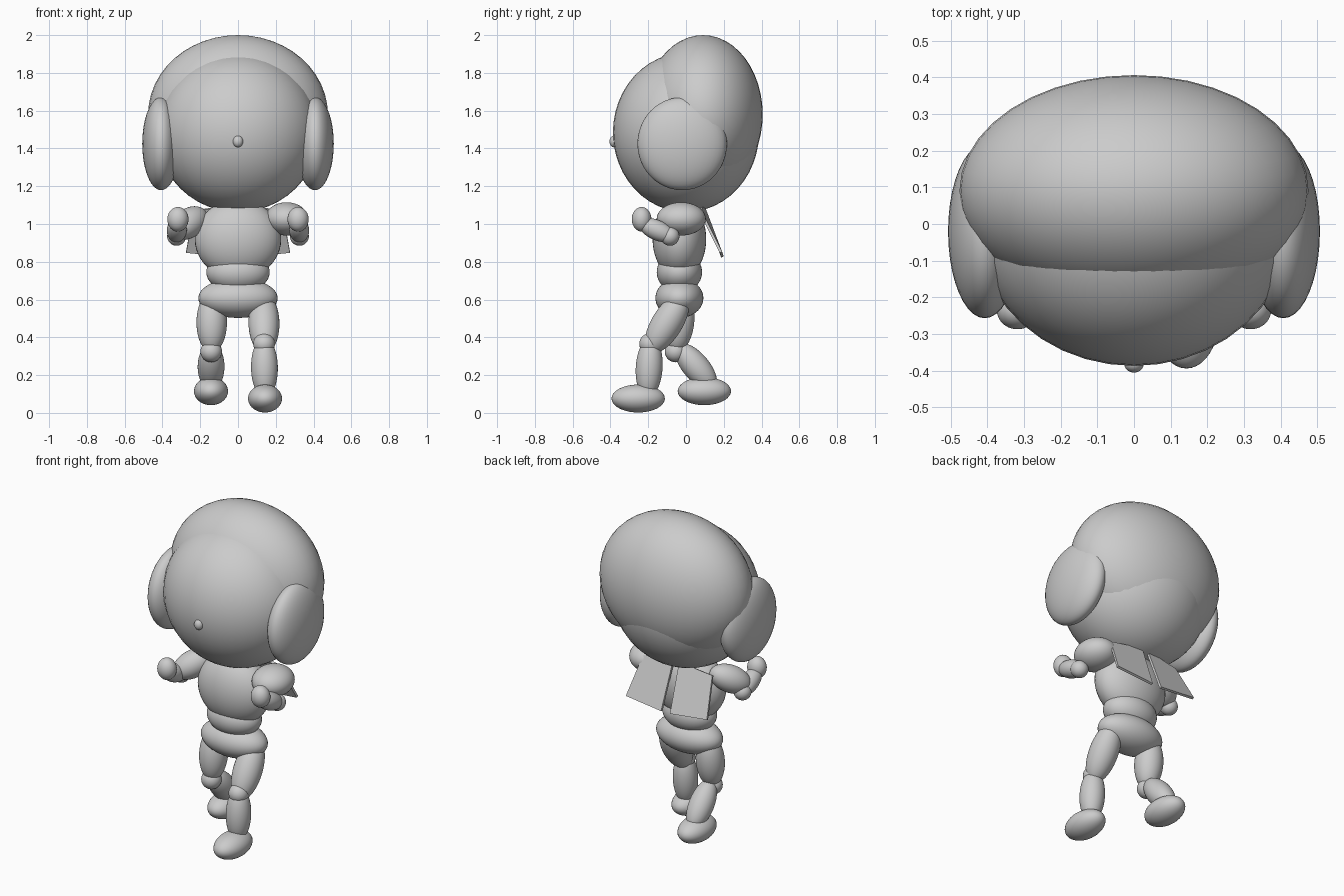
import bpy, bmesh
from mathutils import Vector, Matrix

cube = bpy.data.objects.get("Cube")
if cube:
    bpy.data.objects.remove(cube)

grey = bpy.data.materials.new("plain grey")
grey.use_nodes = True
colour = (0.6, 0.6, 0.6, 1)
grey.diffuse_color = colour
grey.node_tree.nodes["Principled BSDF"].inputs["Base Color"].default_value = colour


def finish(name, bm, smooth):
    """Turn a bmesh into a named, coloured object."""
    mesh = bpy.data.meshes.new(name)
    bmesh.ops.recalc_face_normals(bm, faces=bm.faces)
    bm.to_mesh(mesh)
    bm.free()
    for face in mesh.polygons:
        face.use_smooth = smooth
    mesh.materials.append(grey)
    obj = bpy.data.objects.new(name, mesh)
    bpy.context.collection.objects.link(obj)
    return obj


def ball(name, centre, radii, turn=Matrix()):
    """Smooth ellipsoid."""
    bm = bmesh.new()
    matrix = Matrix.Translation(centre) @ turn @ Matrix.Diagonal((*radii, 1))
    bmesh.ops.create_uvsphere(bm, u_segments=40, v_segments=24, radius=1, matrix=matrix)
    return finish(name, bm, True)


def limb(name, start, end, radius):
    """Ellipsoid stretched between two points."""
    a, b = Vector(start), Vector(end)
    turn = (b - a).to_track_quat('Z', 'Y').to_matrix().to_4x4()
    return ball(name, (a + b) / 2, (radius, radius, (b - a).length / 2), turn)


def plate(name, corners, thickness):
    """Flat four-sided panel."""
    bm = bmesh.new()
    bm.faces.new([bm.verts.new(c) for c in corners])
    obj = finish(name, bm, False)
    solid = obj.modifiers.new("thickness", 'SOLIDIFY')
    solid.thickness = thickness
    solid.offset = 0
    return obj


# Head
ball("head", (0, 0, 1.485), (0.43, 0.387, 0.422))
ball("hair", (0, 0.09, 1.58), (0.476, 0.316, 0.42))
ball("nose", (0, -0.38, 1.437), (0.027, 0.025, 0.031))

# Body
ball("chest", (0, -0.035, 0.92), (0.229, 0.142, 0.21))
ball("waist", (0, -0.035, 0.745), (0.168, 0.12, 0.11))
ball("hips", (0, -0.035, 0.608), (0.21, 0.127, 0.105))

# Paired parts that mirror each other
for side, s in (("left", 1), ("right", -1)):
    ball(side + "_ear", (s * 0.407, -0.02, 1.425), (0.1, 0.237, 0.246))
    plate(side + "_cape_panel", [(s * 0.02, 0.09, 1.10), (s * 0.235, 0.075, 1.07),
                                 (s * 0.275, 0.185, 0.85), (s * 0.03, 0.193, 0.825)], 0.014)

# Arms, raised forward
ball("left_upper_arm", (0.257, -0.025, 1.027), (0.115, 0.13, 0.088))
limb("right_upper_arm", (-0.18, 0.02, 1.06), (-0.34, -0.14, 0.95), 0.078)
for side, s in (("left", 1), ("right", -1)):
    ball(side + "_elbow", (s * 0.325, -0.085, 0.935), (0.05, 0.05, 0.05))
    limb(side + "_forearm", (s * 0.328, -0.06, 0.925), (s * 0.32, -0.25, 1.01), 0.053)
    ball(side + "_hand", (s * 0.318, -0.235, 1.025), (0.056, 0.052, 0.065))

# Left leg, stepping forward
limb("left_thigh", (0.135, -0.005, 0.63), (0.14, -0.195, 0.32), 0.082)
ball("left_knee", (0.138, -0.19, 0.365), (0.057, 0.057, 0.057))
limb("left_calf", (0.138, -0.185, 0.40), (0.142, -0.205, 0.08), 0.071)
ball("left_foot", (0.143, -0.253, 0.076), (0.09, 0.141, 0.074))

# Right leg, trailing behind
limb("right_thigh", (-0.138, -0.02, 0.64), (-0.14, -0.055, 0.32), 0.081)
ball("right_knee", (-0.142, -0.055, 0.325), (0.057, 0.057, 0.057))
limb("right_calf", (-0.142, -0.045, 0.36), (-0.143, 0.15, 0.13), 0.071)
ball("right_foot", (-0.143, 0.097, 0.115), (0.09, 0.141, 0.074))
